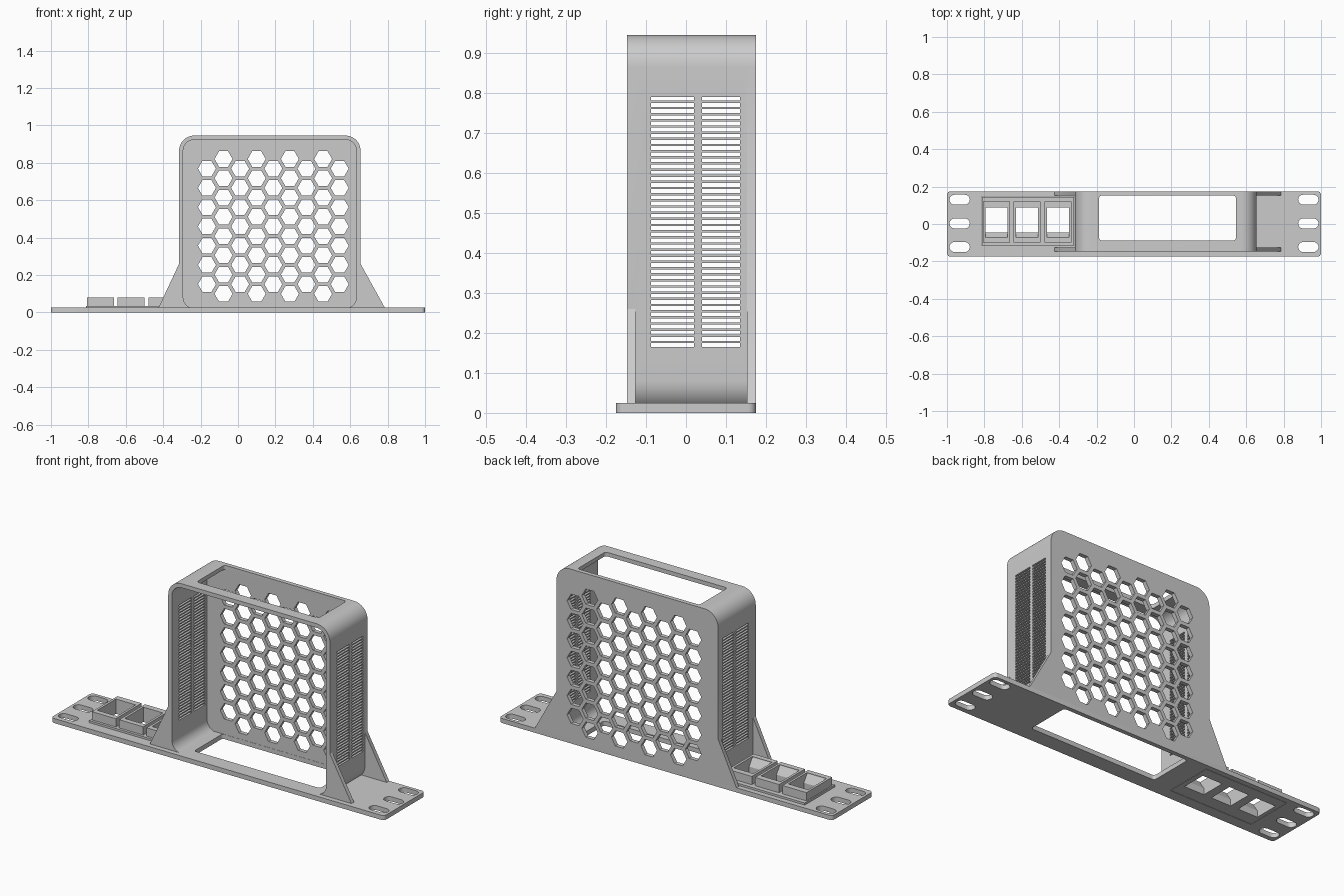
import bpy, bmesh
from math import sin, cos, radians, pi

if "Cube" in bpy.data.objects:
    bpy.data.objects.remove(bpy.data.objects["Cube"])

MAP = {'x': lambda u, v, t: (t, u, v),
       'y': lambda u, v, t: (u, t, v),
       'z': lambda u, v, t: (u, v, t)}


def prisms(name, outlines, axis, lo, hi):
    """Extrude 2D outlines along an axis into one object."""
    bm = bmesh.new()
    f = MAP[axis]
    for pts in outlines:
        a = [bm.verts.new(f(u, v, lo)) for u, v in pts]
        b = [bm.verts.new(f(u, v, hi)) for u, v in pts]
        bm.faces.new(a[::-1])
        bm.faces.new(b)
        n = len(pts)
        for i in range(n):
            j = (i + 1) % n
            bm.faces.new((a[i], a[j], b[j], b[i]))
    bmesh.ops.recalc_face_normals(bm, faces=bm.faces)
    me = bpy.data.meshes.new(name)
    bm.to_mesh(me)
    bm.free()
    ob = bpy.data.objects.new(name, me)
    bpy.context.collection.objects.link(ob)
    return ob


def arc(cx, cy, r, a0, a1, n=8):
    return [(cx + r * cos(radians(a0 + (a1 - a0) * i / n)),
             cy + r * sin(radians(a0 + (a1 - a0) * i / n))) for i in range(n + 1)]


def rect(x0, x1, y0, y1, r=0.0, n=6):
    if r == 0:
        return [(x0, y0), (x1, y0), (x1, y1), (x0, y1)]
    return (arc(x1 - r, y0 + r, r, -90, 0, n) + arc(x1 - r, y1 - r, r, 0, 90, n)
            + arc(x0 + r, y1 - r, r, 90, 180, n) + arc(x0 + r, y0 + r, r, 180, 270, n))


def select(ob):
    bpy.ops.object.select_all(action='DESELECT')
    ob.select_set(True)
    bpy.context.view_layer.objects.active = ob


def cut(ob, cutter):
    m = ob.modifiers.new("cut", 'BOOLEAN')
    m.operation, m.solver, m.object = 'DIFFERENCE', 'EXACT', cutter
    select(ob)
    bpy.ops.object.modifier_apply(modifier=m.name)
    bpy.data.objects.remove(cutter)


def smooth(ob):
    select(ob)
    bpy.ops.object.shade_smooth_by_angle(angle=radians(30))


X0, X1, TOP, R, T = -0.315, 0.655, 0.945, 0.08, 0.022   # housing outline
FRONT, BACK = -0.148, 0.175

# base plate with mounting slots, housing opening and socket insert opening
plate = prisms("base_plate", [rect(-1, 1, -0.175, 0.175, 0.02)], 'z', 0, 0.025)
holes = [rect(s * 0.932 - 0.054, s * 0.932 + 0.054, y - 0.0265, y + 0.0265, 0.0262)
         for s in (-1, 1) for y in (-0.123, 0.003, 0.13)]
holes.append(rect(-0.2, 0.555, -0.09, 0.152, 0.015))
holes.append(rect(-0.816, -0.319, -0.116, 0.147))
cut(plate, prisms("cutter", holes, 'z', -0.1, 0.1))
smooth(plate)

# housing shell: rounded strap sunk into the plate, open at the front
cl, cr, ct = X0 + R, X1 - R, TOP - R
ri = R - T
outer = (arc(cr, R, R, -48.6, 0) + arc(cr, ct, R, 0, 90, 12)
         + arc(cl, ct, R, 90, 180, 12) + arc(cl, R, R, 180, 228.6))
inner = (arc(cr, R, ri, -90, 0) + arc(cr, ct, ri, 0, 90, 12)
         + arc(cl, ct, ri, 90, 180, 12) + arc(cl, R, ri, 180, 270))
shell = prisms("housing_shell", [outer + inner[::-1]], 'y', FRONT, BACK - T)

# vent slots through both side walls, and the top opening
pitch = 0.0154
slots = [rect(y0, y1, 0.165 + i * pitch, 0.1745 + i * pitch)
         for i in range(41) for y0, y1 in ((-0.087, 0.02), (0.04, 0.135))]
cut(shell, prisms("cutter", slots, 'x', -0.4, 0.75))
cut(shell, prisms("cutter", [rect(-0.187, 0.545, -0.088, 0.1515, 0.015)], 'z', 0.8, 1.1))
smooth(shell)

# back panel with its flared feet and honeycomb holes
panel_outline = ([(0.785, 0.025), (X1, 0.26)] + arc(cr, ct, R, 0, 90, 12)
                 + arc(cl, ct, R, 90, 180, 12) + [(X0, 0.26), (-0.425, 0.025)])
panel = prisms("back_panel", [panel_outline], 'y', BACK - T, BACK)
hexes = []
for c in range(9):
    odd = c % 2
    for r in range(8 if odd else 7):
        cx, cz = -0.166 + 0.0887 * c, (0.099 if odd else 0.1505) + 0.103 * r
        hexes.append([(cx + 0.048 * cos(k * pi / 3), cz + 0.048 * sin(k * pi / 3))
                      for k in range(6)])
cut(panel, prisms("cutter", hexes, 'y', 0.1, 0.3))
smooth(panel)

# front gussets
for name, e, s, foot in (("left_gusset", X0, 1, -0.425), ("right_gusset", X1, -1, 0.785)):
    prisms(name, [[(foot, 0.025), (e, 0.26), (e, 0.08), (e + s * 0.006, 0.05),
                   (e + s * 0.022, 0.025)]], 'y', FRONT, FRONT + T)

# socket insert: slab, three raised frames and a ramp inside each
insert = prisms("socket_insert", [rect(-0.814, -0.321, -0.114, 0.145)], 'z', 0, 0.035)
sockets = [-0.735, -0.571, -0.407]
cut(insert, prisms("cutter", [rect(x - 0.059, x + 0.059, -0.045, 0.088) for x in sockets],
                   'z', -0.1, 0.1))
for i, x in enumerate(sockets):
    frame = prisms(f"socket_frame_{i + 1}", [rect(x - 0.072, x + 0.072, -0.1, 0.12)],
                   'z', 0.035, 0.08)
    cut(frame, prisms("cutter", [rect(x - 0.059, x + 0.059, -0.072, 0.088)], 'z', 0, 0.2))
    prisms(f"socket_ramp_{i + 1}", [[(-0.072, 0.035), (-0.045, 0.035), (-0.072, 0.075)]],
           'x', x - 0.059, x + 0.059)
